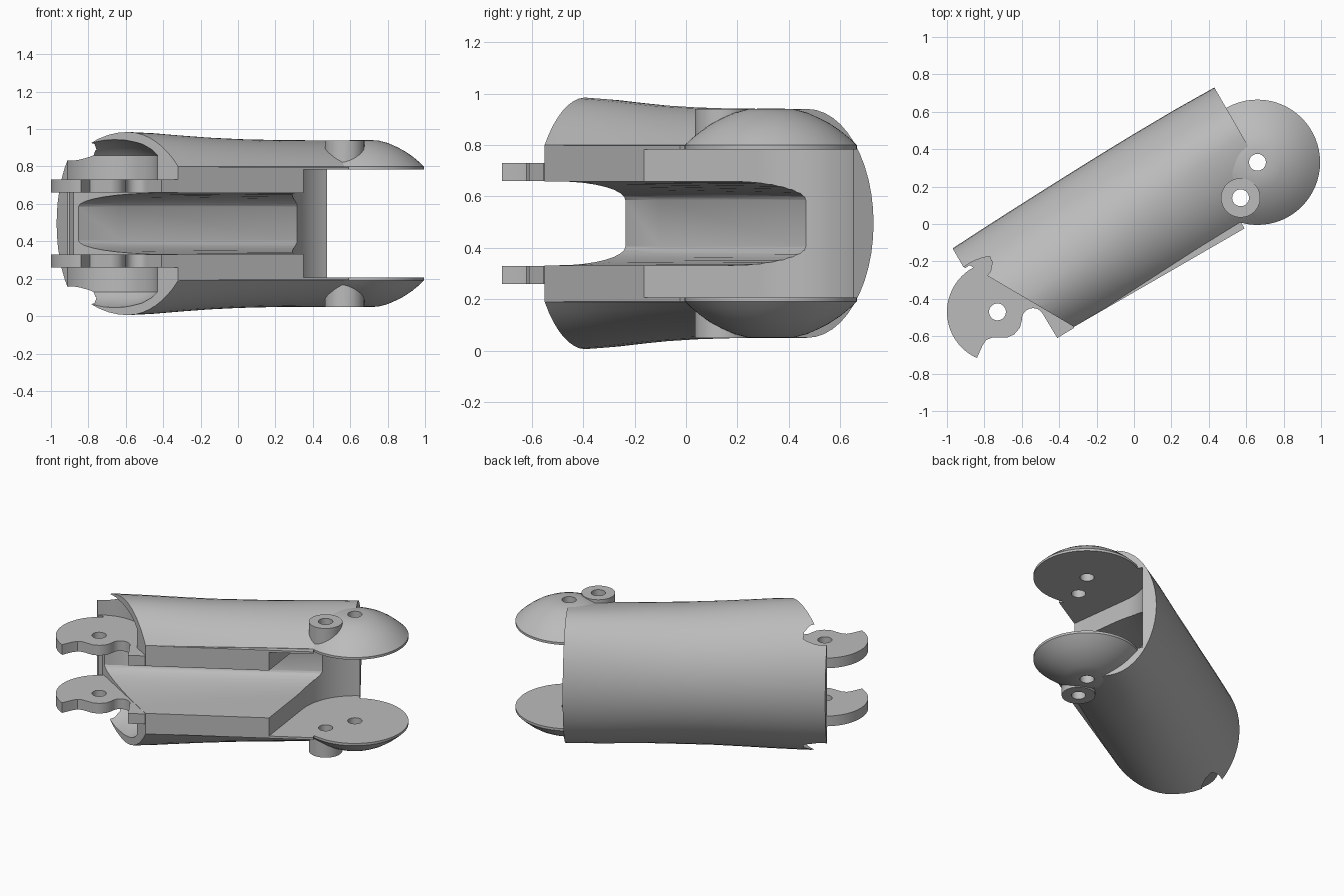
import bpy, bmesh, math
from mathutils import Vector

if "Cube" in bpy.data.objects:
    bpy.data.objects.remove(bpy.data.objects["Cube"])

MID = 0.495                      # height of the symmetry plane
C30, S30 = math.cos(math.pi / 6), 0.5
HINGE = (0.66, 0.33)             # centre of the rounded hinge plates
BOSS = (0.57, 0.14)              # centre of the small boss
LUG = (-0.73, -0.47)             # centre of the hooked lugs

grey = bpy.data.materials.new("plain_grey")
grey.diffuse_color = (0.5, 0.5, 0.5, 1)
grey.use_nodes = True
grey.node_tree.nodes["Principled BSDF"].inputs["Base Color"].default_value = grey.diffuse_color


def along(u, v, z):
    """Point from segment axes (u along, v across) to world."""
    return Vector((u * C30 - v * S30, u * S30 + v * C30, z + MID))


def finish(name, bm):
    bmesh.ops.recalc_face_normals(bm, faces=bm.faces)
    me = bpy.data.meshes.new(name)
    bm.to_mesh(me)
    bm.free()
    me.materials.append(grey)
    ob = bpy.data.objects.new(name, me)
    bpy.context.collection.objects.link(ob)
    return ob


def loft(name, rings):
    bm = bmesh.new()
    rows = [[bm.verts.new(p) for p in ring] for ring in rings]
    n = len(rows[0])
    for a, b in zip(rows, rows[1:]):
        for i in range(n):
            j = (i + 1) % n
            bm.faces.new((a[i], a[j], b[j], b[i]))
    bm.faces.new(rows[0])
    bm.faces.new(rows[-1])
    return finish(name, bm)


def prism(name, pts, z0, z1):
    return loft(name, [[(x, y, z + MID) for x, y in pts] for z in (z0, z1)])


def arc(c, r, a0, a1, n):
    return [(c[0] + r * math.cos(math.radians(a0 + (a1 - a0) * i / n)),
             c[1] + r * math.sin(math.radians(a0 + (a1 - a0) * i / n))) for i in range(n + 1)]


def lathe(name, c, profile, side, n=64):
    """Stack of circles (radius, height) around a vertical axis."""
    return loft(name, [[(x, y, side * z + MID) for x, y in arc(c, r, 0, 360, n)[:-1]]
                       for r, z in profile])


def boolean(ob, other, op='DIFFERENCE'):
    m = ob.modifiers.new("bool", 'BOOLEAN')
    m.operation, m.solver, m.object = op, 'EXACT', other
    bpy.context.view_layer.objects.active = ob
    bpy.ops.object.modifier_apply(modifier=m.name)


def remove(ob):
    bpy.data.objects.remove(ob, do_unlink=True)


# Shell: u, widest line, back edge, front edge, half height
STATIONS = [(-0.905, -0.05, 0.372, -0.316, 0.492), (-0.72, -0.05, 0.382, -0.316, 0.490),
            (-0.55, -0.04, 0.39, -0.316, 0.483), (-0.36, -0.02, 0.398, -0.312, 0.470),
            (-0.175, 0.0, 0.405, -0.303, 0.459), (0.03, 0.03, 0.412, -0.293, 0.451),
            (0.23, 0.05, 0.417, -0.283, 0.447), (0.505, 0.10, 0.42, -0.275, 0.445),
            (0.737, 0.119, 0.417, -0.26, 0.445)]
CHORD = 0.305


def shell_ring(u, vc, vb, vf, h):
    semi = (vc - vf) / math.sqrt(1 - (CHORD / h) ** 2)
    t1 = math.pi - math.asin(CHORD / h)
    half = []
    for i in range(13):                          # back quarter
        t = math.pi / 2 * i / 12
        half.append((vc + (vb - vc) * math.cos(t), h * math.sin(t)))
    for i in range(1, 9):                        # front down to the flat edge
        t = math.pi / 2 + (t1 - math.pi / 2) * i / 8
        half.append((vc + semi * math.cos(t), h * math.sin(t)))
    full = half + [(v, -z) for v, z in reversed(half[1:])]
    return [along(u, v, z) for v, z in full]


body = loft("finger_body", [shell_ring(*s) for s in STATIONS])

# Inner block whose front stands slightly proud of the shell
block = loft("block", [[along(u, v, z) for v, z in
                        ((-0.316, -0.303), (0.15, -0.303), (0.15, 0.303), (-0.316, 0.303))]
                       for u in (-0.88, 0.5)])
boolean(body, block, 'UNION')
remove(block)


# Tendon channel, its rounded walls narrowing toward the back
def channel_ring(u, start, floor):
    d = floor - start
    top = [(-0.8, 0.163), (start, 0.163)]
    top += [(start + d * math.sin(a), 0.09 + 0.073 * math.cos(a))
            for a in (math.pi / 2 * i / 8 for i in range(1, 9))]
    return [along(u, v, z) for v, z in top + [(v, -z) for v, z in reversed(top)]]


cutters = [loft("channel", [channel_ring(-1.1, -0.25, 0.22), channel_ring(-0.6, -0.22, 0.225),
                            channel_ring(0.7, 0.09, 0.25)])]

# Clearance for the neighbouring part between the hinge plates
cutters.append(prism("hinge_gap", [(0.458, -1.0), (0.35, -0.16)] + arc(HINGE, 0.37, 187.3, 120, 24)
                     + [(1.2, 1.07), (1.6, -1.0)], -0.288, 0.288))

# Oblique cut at the lug end
cutters.append(prism("oblique_cut", [(-0.88, -0.22), (-0.32, -0.55), (0.19, -0.85),
                                     (-0.4, -1.6), (-1.6, -0.8), (-1.15, -0.06 - 0.08),
                                     (-0.90, -0.235)], -0.8, 0.8))

# Domed pockets behind the oblique cut
for s in (1, -1):
    cutters.append(lathe("pocket", LUG, [(0.30, 0.235), (0.30, 0.365), (0.27, 0.395),
                                         (0.22, 0.425), (0.15, 0.447), (0.05, 0.457)], s))
for c in cutters:
    boolean(body, c)
    remove(c)
parts = [body]

# Hooked lug outline
lug_outline = (arc(LUG, 0.27, 118, 246, 36) + [(-0.81, -0.65), (-0.79, -0.62), (-0.76, -0.608)]
               + [(-0.68, -0.608), (-0.64, -0.59), (-0.61, -0.555), (-0.60, -0.515)]
               + arc((-0.54, -0.51), 0.06, 170, 30, 12)
               + [(-0.41, -0.61), (-0.32, -0.555), (-0.34, -0.46), (-0.80, -0.20)])

for s, tag in ((1, "upper"), (-1, "lower")):
    # Domed hinge plate
    plate = lathe(tag + "_hinge_plate", HINGE,
                  [(0.335, 0.288), (0.335, 0.304), (0.31, 0.328), (0.27, 0.361), (0.23, 0.388),
                   (0.19, 0.409), (0.14, 0.431), (0.09, 0.444), (0.05, 0.446)], s)
    # Small flat boss
    boss = lathe("boss", BOSS, [(0.105, 0.295), (0.105, 0.445)], s, 40)
    boolean(plate, boss, 'UNION')
    remove(boss)
    lug = prism(tag + "_lug", lug_outline, s * 0.165, s * 0.235)
    parts += [plate, lug]

# Pin holes through everything
for c in (HINGE, BOSS, LUG):
    hole = prism("pin_hole", arc(c, 0.045, 0, 360, 32)[:-1], -0.8, 0.8)
    for p in parts:
        boolean(p, hole)
    remove(hole)

for p in parts:
    bpy.ops.object.select_all(action='DESELECT')
    p.select_set(True)
    bpy.context.view_layer.objects.active = p
    bpy.ops.object.shade_smooth_by_angle(angle=math.radians(30))
